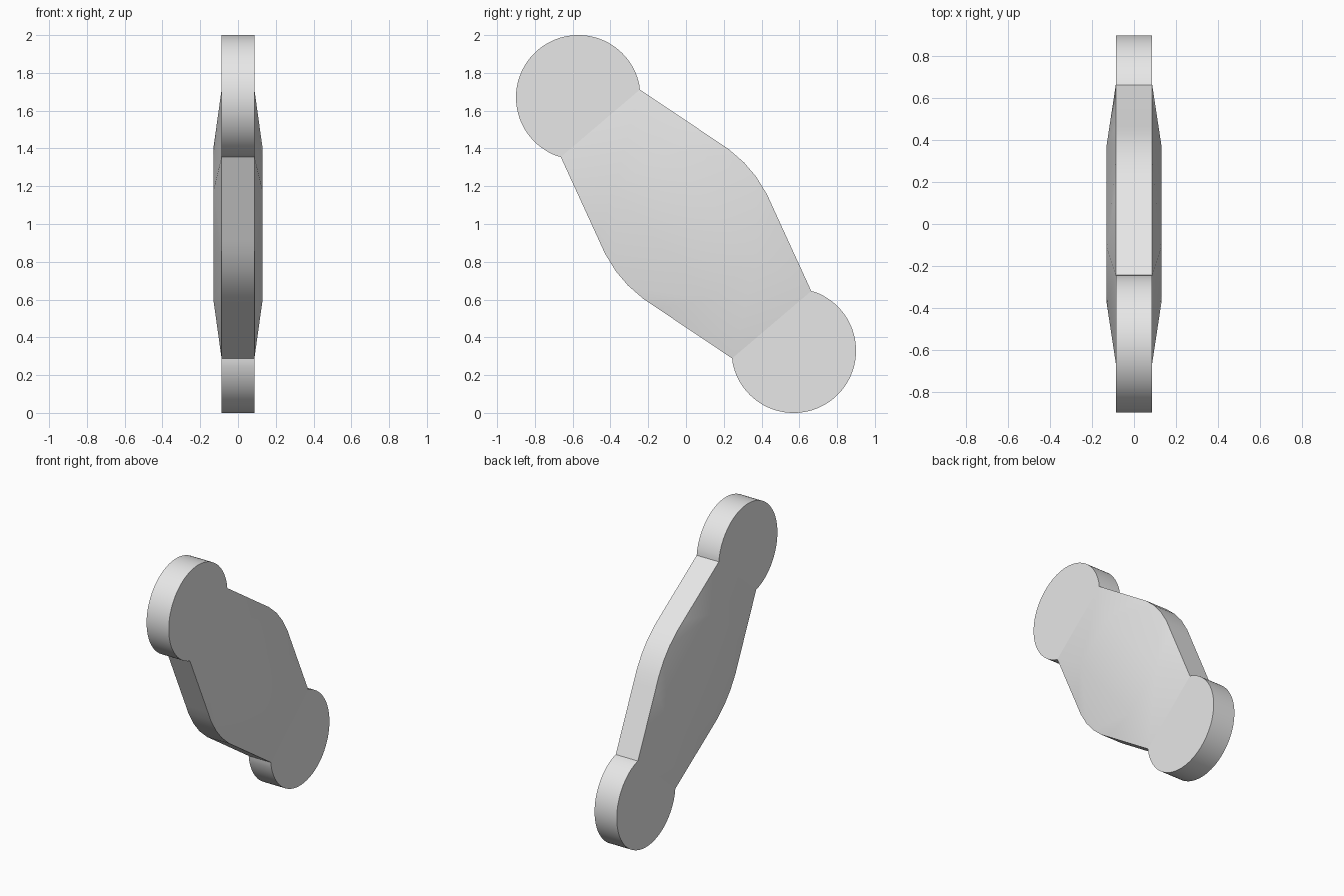
import bpy, bmesh, math
from mathutils import Vector

cube = bpy.data.objects.get("Cube")
if cube:
    bpy.data.objects.remove(cube, do_unlink=True)

RIM, CROWN = 0.087, 0.13            # half thickness at the rim and on the raised middle
DISC, RADIUS = 0.88, 0.33           # distance of disc centres from the middle, disc radius
AXIS = Vector((0, -0.57, 0.67)).normalized()
CROSS = Vector((0, AXIS.z, -AXIS.y))
CENTRE = Vector((0, 0, 1))
ARC_STEPS = 64

grey = bpy.data.materials.new("plain_grey")
colour = (0.8, 0.8, 0.8, 1)
grey.diffuse_color = colour
grey.use_nodes = True
grey.node_tree.nodes["Principled BSDF"].inputs["Base Color"].default_value = colour


def place(x, s, c):
    return CENTRE + AXIS * s + CROSS * c + Vector((x, 0, 0))


# Outline: one long edge, then the arc of one end disc; the other half is turned round
edge = [(0.70, 0.275), (0.24, 0.405), (0.16, 0.428), (0.05, 0.445)]
edge += [(-s, c) for s, c in reversed(edge)]
start = math.atan2(0.275, DISC - 0.70)
sweep = 2 * (math.pi - start)
arc = []
for i in range(1, ARC_STEPS):
    a = start + sweep * i / ARC_STEPS
    arc.append((RADIUS * math.cos(a) - DISC, RADIUS * math.sin(a)))
half = edge + arc
outline = half + [(-s, -c) for s, c in half]
count, turn, last = len(outline), len(half), len(edge) - 1
mid = len(edge) // 2

bm = bmesh.new()
rims, caps = [], []
for side in (1, -1):
    rim = [bm.verts.new(place(side * RIM, s, c)) for s, c in outline]
    # Raised rectangle in the middle, following the order of the outline
    crown = [bm.verts.new(place(side * CROWN, s, c))
             for s, c in ((0.38, 0.175), (-0.38, 0.175), (-0.38, -0.175), (0.38, -0.175))]
    bm.faces.new(crown)
    for h in (0, 1):
        o = h * turn
        near, far, nxt = crown[2 * h], crown[2 * h + 1], crown[(2 * h + 2) % 4]
        # Long sloping flank
        for i in range(last):
            if i == mid - 1:
                bm.faces.new((near, rim[o + i], rim[o + i + 1], far))
            else:
                bm.faces.new((near if i < mid else far, rim[o + i], rim[o + i + 1]))
        # Slope down to the end disc, and the disc's flat face
        opposite = rim[(o + turn) % count]
        bm.faces.new((far, rim[o + last], opposite, nxt))
        caps.append(bm.faces.new(rim[o + last:o + turn] + [opposite]))
    rims.append(rim)

# Rim band joining both sides
for i in range(count):
    j = (i + 1) % count
    bm.faces.new((rims[0][i], rims[0][j], rims[1][j], rims[1][i]))
bmesh.ops.recalc_face_normals(bm, faces=bm.faces)
bm.faces.index_update()
flat = [f.index for f in caps]

mesh = bpy.data.meshes.new("link_plate")
bm.to_mesh(mesh)
bm.free()
mesh.materials.append(grey)
plate = bpy.data.objects.new("link_plate", mesh)
bpy.context.collection.objects.link(plate)

# Smooth the swelling, keep the rim crisp and the disc faces flat
bpy.ops.object.select_all(action='DESELECT')
plate.select_set(True)
bpy.context.view_layer.objects.active = plate
bpy.ops.object.shade_smooth_by_angle(angle=math.radians(30))
for i in flat:
    mesh.polygons[i].use_smooth = False
